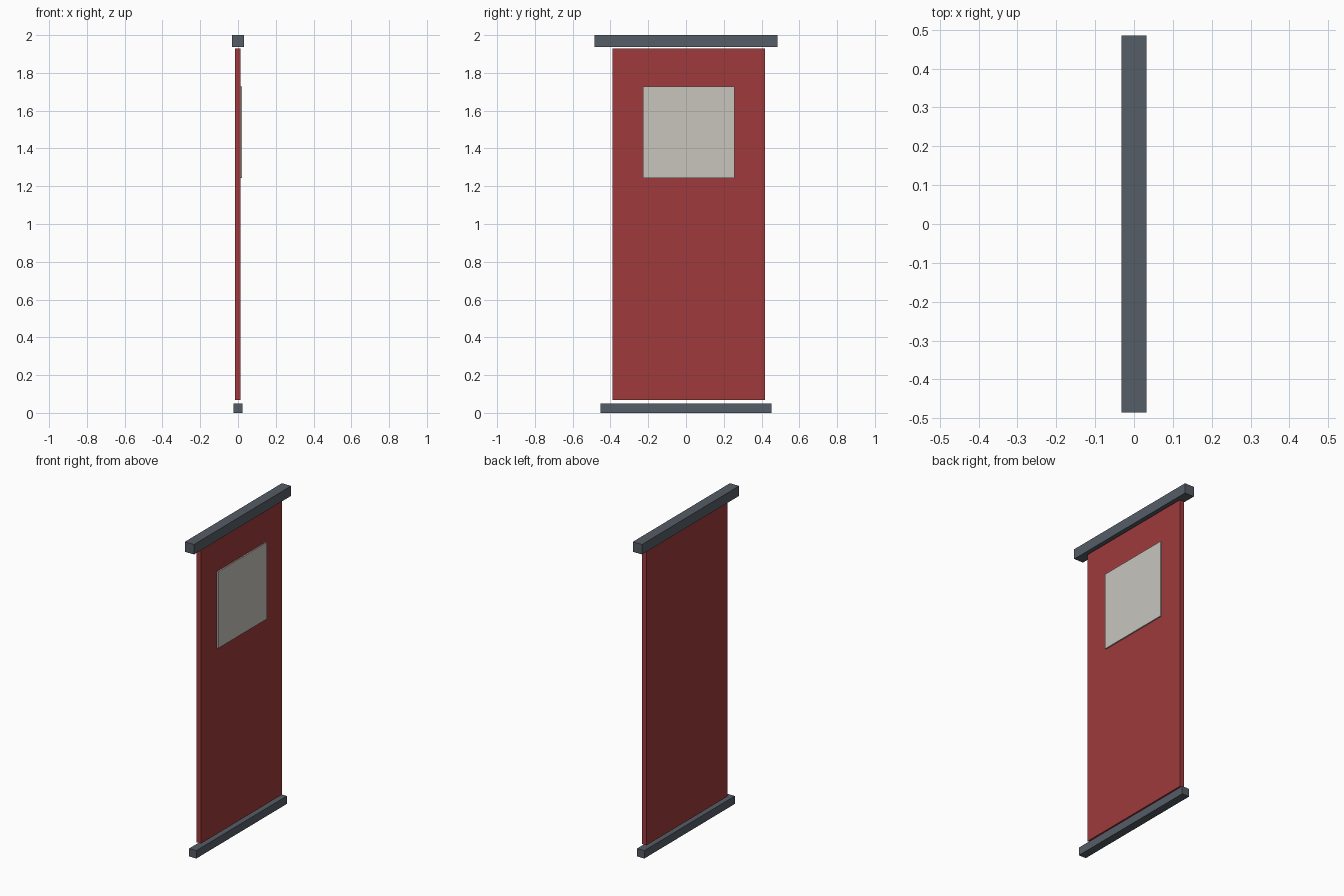
import bpy
import bmesh

if "Cube" in bpy.data.objects:
    bpy.data.objects.remove(bpy.data.objects["Cube"])


def material(name, colour):
    m = bpy.data.materials.new(name)
    m.diffuse_color = (*colour, 1.0)
    m.use_nodes = True
    m.node_tree.nodes["Principled BSDF"].inputs["Base Color"].default_value = m.diffuse_color
    return m


def box(name, lo, hi, mat):
    """Axis-aligned box from its low corner to its high corner."""
    bm = bmesh.new()
    bmesh.ops.create_cube(bm, size=1.0)
    for v in bm.verts:
        v.co = [lo[i] + (v.co[i] + 0.5) * (hi[i] - lo[i]) for i in range(3)]
    mesh = bpy.data.meshes.new(name)
    bm.to_mesh(mesh)
    bm.free()
    mesh.materials.append(mat)
    obj = bpy.data.objects.new(name, mesh)
    bpy.context.collection.objects.link(obj)
    return obj


slate = material("slate grey", (0.093, 0.109, 0.133))
red = material("banner red", (0.342, 0.042, 0.044))
cream = material("pale grey", (0.578, 0.558, 0.515))

# Hanging bar and bottom weight
box("top_bar", (-0.032, -0.485, 1.937), (0.032, 0.485, 2.0), slate)
box("bottom_bar", (-0.025, -0.452, 0.0), (0.025, 0.452, 0.05), slate)

# Cloth panel, slightly off centre, with a thin square patch on its +x side
box("banner_cloth", (-0.016, -0.39, 0.068), (0.014, 0.418, 1.929), red)
box("square_patch", (0.014, -0.228, 1.243), (0.022, 0.256, 1.727), cream)
